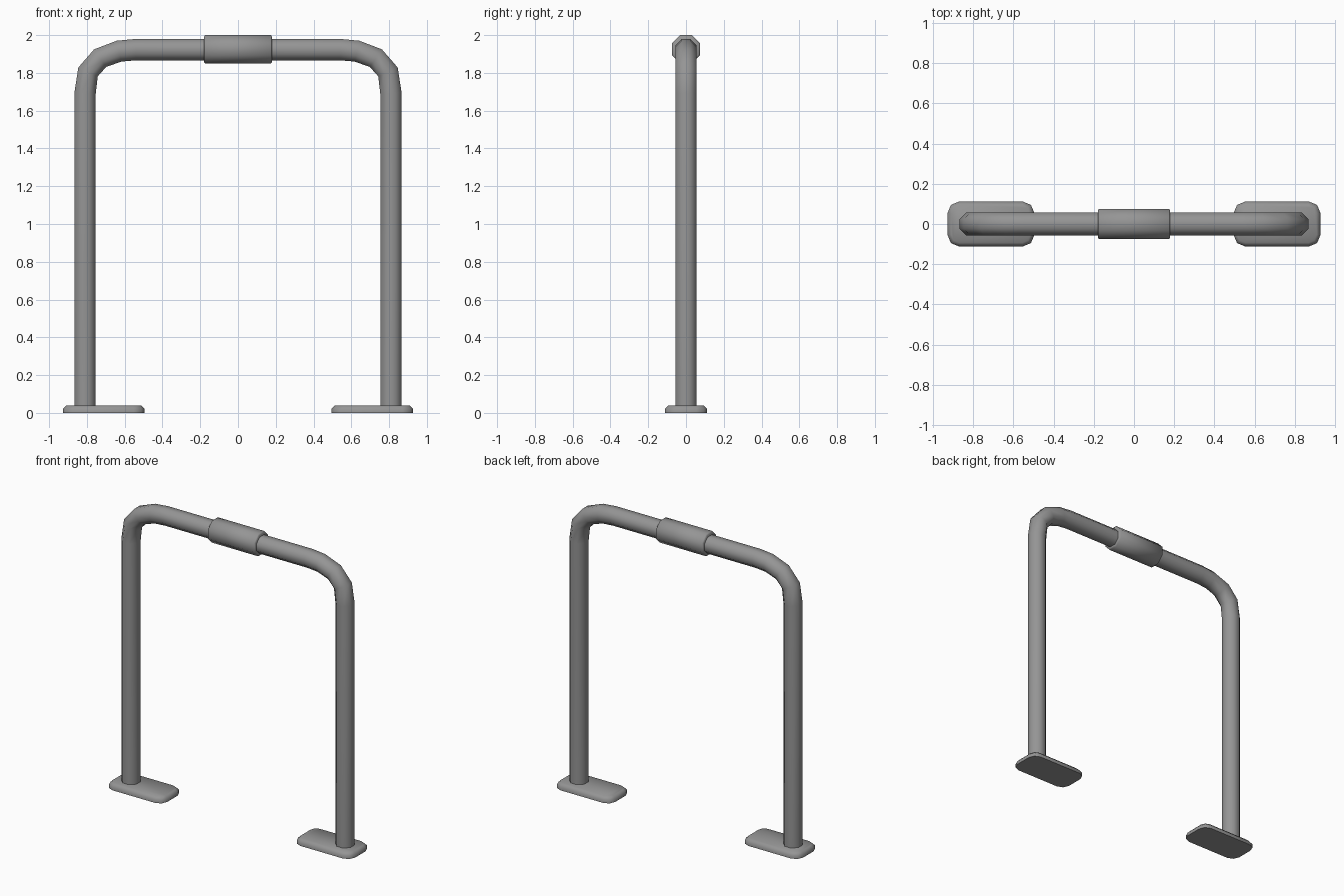
import bpy, bmesh, math
from mathutils import Vector

if "Cube" in bpy.data.objects:
    bpy.data.objects.remove(bpy.data.objects["Cube"])

SIDES = 8

grey = bpy.data.materials.new("grey metal")
grey.use_nodes = True
colour = (0.3, 0.3, 0.3, 1)
grey.diffuse_color = colour
grey.node_tree.nodes["Principled BSDF"].inputs["Base Color"].default_value = colour


def finish(name, bm):
    """Turn a bmesh into a grey object, smooth except at right-angled edges."""
    bmesh.ops.recalc_face_normals(bm, faces=bm.faces)
    mesh = bpy.data.meshes.new(name)
    bm.to_mesh(mesh)
    bm.free()
    mesh.materials.append(grey)
    obj = bpy.data.objects.new(name, mesh)
    bpy.context.collection.objects.link(obj)
    bpy.ops.object.select_all(action="DESELECT")
    obj.select_set(True)
    bpy.context.view_layer.objects.active = obj
    bpy.ops.object.shade_smooth_by_angle(angle=math.radians(60))
    return obj


def sweep(name, stations):
    """Octagonal tube through (x, z, flat radius) stations in the xz plane."""
    bm = bmesh.new()
    pts = [Vector((x, 0, z)) for x, z, r in stations]
    rings = []
    for i, p in enumerate(pts):
        tangent = Vector()
        if i > 0:
            tangent += (p - pts[i - 1]).normalized()
        if i < len(pts) - 1:
            tangent += (pts[i + 1] - p).normalized()
        tangent.normalize()
        side = Vector((0, 1, 0))
        up = tangent.cross(side)
        radius = stations[i][2] / math.cos(math.pi / SIDES)
        ring = []
        for k in range(SIDES):
            a = 2 * math.pi * (k + 0.5) / SIDES
            ring.append(bm.verts.new(p + radius * (math.cos(a) * side + math.sin(a) * up)))
        rings.append(ring)
    for a, b in zip(rings, rings[1:]):
        for k in range(SIDES):
            j = (k + 1) % SIDES
            bm.faces.new((a[k], a[j], b[j], b[k]))
    bm.faces.new(rings[0])
    bm.faces.new(rings[-1])
    return finish(name, bm)


def foot_plate(name, x):
    """Flat plate with rounded corners and a chamfered top rim."""
    bm = bmesh.new()
    bmesh.ops.create_cube(bm, size=1)
    for v in bm.verts:
        v.co = (x + v.co.x * 0.43, v.co.y * 0.222, (v.co.z + 0.5) * 0.04)
    upright = [e for e in bm.edges if abs(e.verts[0].co.z - e.verts[1].co.z) > 0.01]
    bmesh.ops.bevel(bm, geom=upright, offset=0.055, segments=2, profile=0.5, affect="EDGES")
    rim = [e for e in bm.edges if all(v.co.z > 0.039 for v in e.verts)]
    bmesh.ops.bevel(bm, geom=rim, offset=0.018, segments=1, affect="EDGES")
    return finish(name, bm)


# Bent hoop: one half of the path, then its mirror image
R = 0.0565
half = [(0.81, 0.02), (0.81, 1.69), (0.794, 1.805), (0.73, 1.878), (0.63, 1.915), (0.542, 1.923)]
path = [(-x, z, R) for x, z in half] + [(x, z, R) for x, z in reversed(half)]
sweep("bent_tube", path)

# Thicker sleeve around the middle of the crossbar
sweep("centre_sleeve", [(-0.18, 1.925, 0.067), (-0.174, 1.925, 0.075),
                        (0.174, 1.925, 0.075), (0.18, 1.925, 0.067)])

# Foot plates, reaching inwards from each leg
for name, sign in (("left_foot_plate", 1), ("right_foot_plate", -1)):
    foot_plate(name, sign * 0.711)
